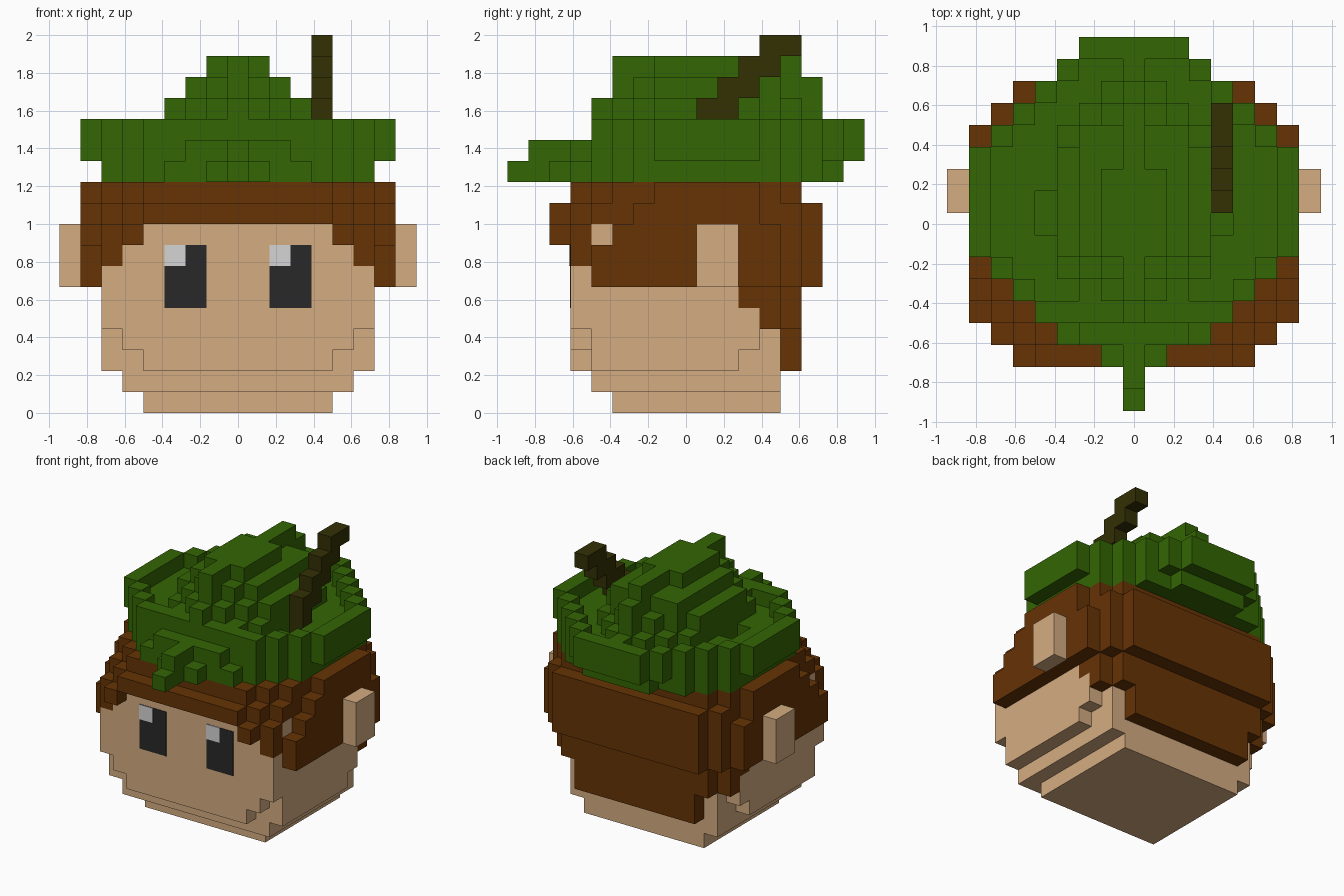
import bpy, bmesh, math
from mathutils import Vector

cube = bpy.data.objects.get("Cube")
if cube:
    bpy.data.objects.remove(cube)

U = 2 / 18  # size of one block


def material(name, hex_code):
    def lin(c):
        c /= 255
        return c / 12.92 if c <= 0.04045 else ((c + 0.055) / 1.055) ** 2.4
    rgba = [lin(int(hex_code[n:n + 2], 16)) for n in (0, 2, 4)] + [1]
    m = bpy.data.materials.new(name)
    m.use_nodes = True
    m.diffuse_color = rgba
    bsdf = m.node_tree.nodes["Principled BSDF"]
    bsdf.inputs["Base Color"].default_value = rgba
    bsdf.inputs["Roughness"].default_value = 0.9
    return m


SKIN = material("skin", "D5AC81")
HAIR = material("brown hair", "663305")
GREEN = material("leaf green", "336603")
STEM = material("dark stem", "333004")
BLACK = material("eye black", "282828")
GREY = material("eye highlight", "D5D5D5")


def layer(k0, k1, *rows):
    """Blocks mirrored in x; each row is (first y, last y, outer x, inner x = 0)."""
    cells = set()
    for j0, j1, outer, *inner in rows:
        low = inner[0] if inner else 0
        for k in range(k0, k1 + 1):
            for j in range(j0, j1 + 1):
                for i in range(low, outer + 1):
                    cells |= {(i, j, k), (-i, j, k)}
    return cells


def finish(name, bm, mat):
    me = bpy.data.meshes.new(name)
    bm.to_mesh(me)
    bm.free()
    me.materials.append(mat)
    ob = bpy.data.objects.new(name, me)
    bpy.context.collection.objects.link(ob)
    return ob


def blocks(name, cells, mat):
    """Outer skin of a set of blocks, with flat areas merged."""
    bm = bmesh.new()
    for c in cells:
        centre = Vector((c[0], c[1], c[2] + 0.5))
        for axis in range(3):
            for s in (-1, 1):
                n = [0, 0, 0]
                n[axis] = s
                if (c[0] + n[0], c[1] + n[1], c[2] + n[2]) in cells:
                    continue
                n = Vector(n)
                a = Vector([0.5 if (axis + 1) % 3 == d else 0 for d in range(3)])
                b = n.cross(a)
                mid = centre + n / 2
                bm.faces.new([bm.verts.new((mid + p) * U)
                              for p in (-a - b, a - b, a + b, -a + b)])
    bmesh.ops.remove_doubles(bm, verts=bm.verts, dist=0.001)
    bmesh.ops.dissolve_limit(bm, angle_limit=math.radians(1),
                             verts=bm.verts, edges=bm.edges)
    return finish(name, bm, mat)


def plate(name, x0, x1, z0, z1, y, thick, mat):
    bm = bmesh.new()
    bmesh.ops.create_cube(bm, size=1)
    for v in bm.verts:
        v.co = ((x0 + x1) / 2 + v.co.x * (x1 - x0), y + v.co.y * thick,
                (z0 + z1) / 2 + v.co.z * (z1 - z0))
    return finish(name, bm, mat)


# Head, stepped in at the chin and at the lower corners
head = (layer(0, 0, (-3, 4, 4))
        | layer(1, 1, (-4, 4, 5))
        | layer(2, 2, (-5, -5, 4), (-4, 2, 6), (3, 4, 5))
        | layer(3, 3, (-5, -5, 5), (-4, 3, 6), (4, 4, 5))
        | layer(4, 4, (-5, 3, 6), (4, 4, 5))
        | layer(5, 5, (-5, 2, 6), (3, 4, 5))
        | layer(6, 6, (-5, 4, 6))
        | layer(7, 7, (-5, -5, 5), (-4, 4, 6))
        | layer(8, 8, (-5, -5, 4), (-4, 4, 6)))
blocks("head", head, SKIN)

# Ears
for side, sx in (("left", 1), ("right", -1)):
    blocks(side + "_ear", {(8 * sx, j, k) for j in (1, 2) for k in (6, 7, 8)}, SKIN)

# Hair: nape, sides, fringe and crown, sloping back in steps at the front corners
back = ((-3, 4, 7), (5, 5, 6), (6, 6, 5))
hair = (layer(2, 3, (5, 5, 4))
        | layer(4, 4, (4, 4, 6), (5, 5, 5))
        | layer(5, 5, (3, 4, 6), (5, 5, 5))
        | layer(6, 6, (-4, -4, 7), *back)
        | layer(7, 7, (-5, -5, 6), (-4, -4, 7), *back)
        | layer(8, 8, (-6, -6, 5, 5), (-5, -4, 6), *back)
        | layer(9, 9, (-6, -6, 4), (-5, -5, 5), (-4, -3, 6), (-2, 3, 7),
                (4, 5, 6), (6, 6, 5))
        | layer(10, 10, (-5, -5, 4), (-4, -4, 5), (-3, -2, 6), (-1, 3, 7),
                (4, 4, 6), (5, 5, 5)))
blocks("hair", hair - head, HAIR)

# Leaf hat: pointed front, raised rim all round, sunken channel, central ridge
hat = (layer(11, 11, (-8, -7, 0), (-6, -6, 1), (-5, -5, 3), (-4, -4, 4), (-3, -3, 5),
             (-2, 4, 6), (5, 5, 5), (6, 6, 4), (7, 7, 2))
       | layer(12, 12, (-7, -6, 0), (-5, -5, 2), (-4, -4, 4), (-3, -3, 5), (-2, -2, 6),
               (-1, -1, 7), (0, 1, 3), (0, 1, 7, 5), (2, 3, 7), (4, 4, 6),
               (5, 5, 5), (6, 6, 4), (7, 7, 3), (8, 8, 2))
       | layer(13, 13, (-4, -4, 4), (-3, -3, 2), (-3, -3, 5, 5), (-2, -2, 3),
               (-2, -2, 6, 6), (-1, 3, 3), (-1, 3, 7, 7), (4, 4, 3), (4, 4, 6, 6),
               (5, 5, 2), (5, 5, 5, 5), (6, 6, 1), (6, 6, 4, 4),
               (7, 7, 0), (7, 7, 3, 3), (8, 8, 2))
       | layer(14, 14, (-4, -4, 0), (-3, -3, 1), (-2, -2, 2), (-1, 3, 3),
               (4, 4, 2), (5, 5, 1), (6, 6, 0))
       | layer(15, 15, (-3, -3, 0), (-2, -2, 1), (-1, 4, 2), (5, 6, 0))
       | layer(16, 16, (-3, -2, 0), (-1, 2, 1), (3, 5, 0)))
blocks("leaf_hat", hat, GREEN)

# Stem climbing towards the back on the left side
stem = {(4, 1, 12), (4, 1, 13)}
for step in range(4):
    stem |= {(4, 1 + step, 14 + step), (4, 2 + step, 14 + step)}
blocks("stem", stem, STEM)

# Eyes with a highlight in the same upper corner
face_y = -5.5 * U
for side, x in (("right", -3.5 * U), ("left", 1.5 * U)):
    plate(side + "_eye", x, x + 2 * U, 5 * U, 8 * U, face_y, 0.008, BLACK)
    plate(side + "_eye_highlight", x, x + U, 7 * U, 8 * U, face_y - 0.003, 0.009, GREY)
